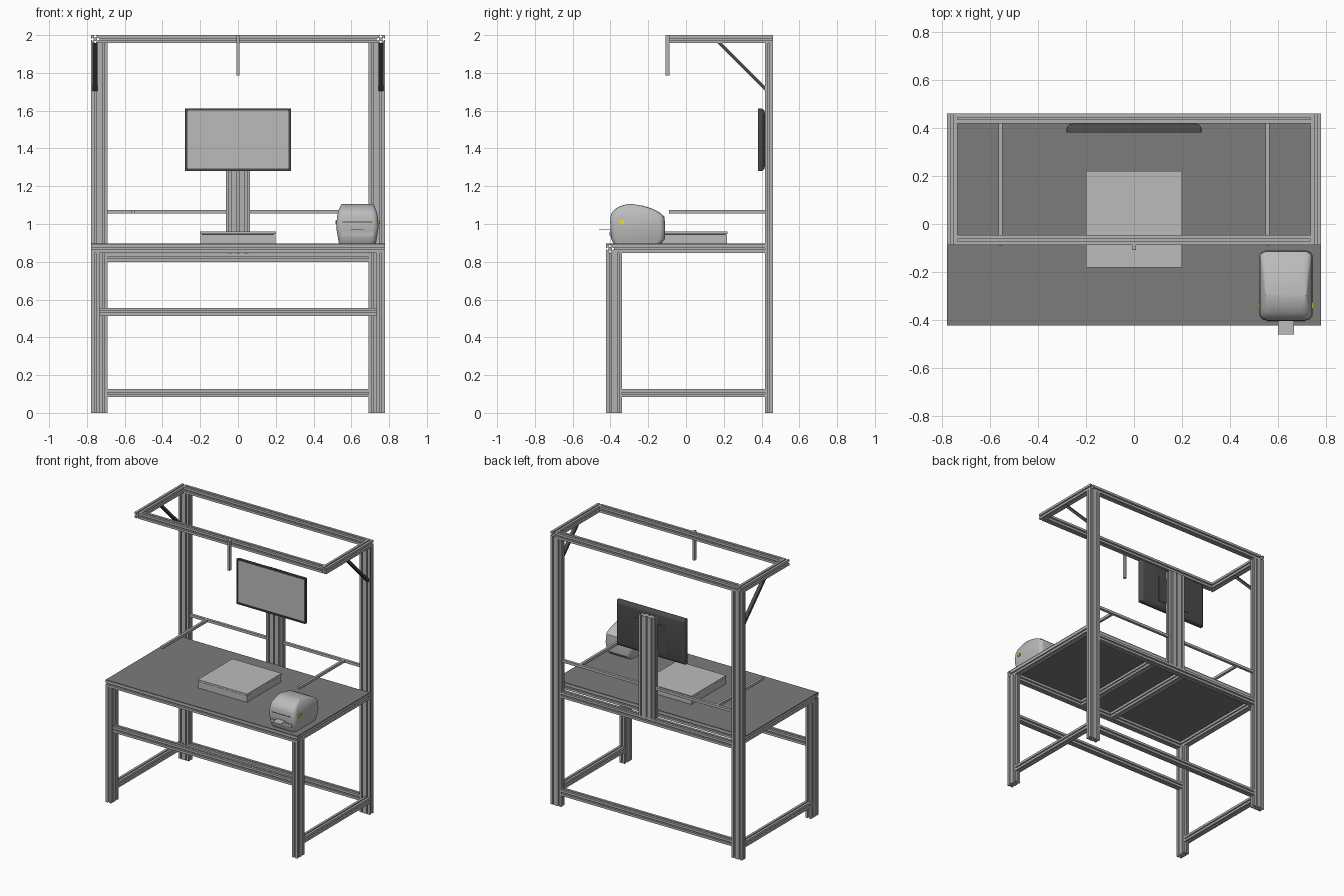
import bpy, bmesh, math
from mathutils import Vector

if "Cube" in bpy.data.objects:
    bpy.data.objects.remove(bpy.data.objects["Cube"])


def material(name, rgb):
    m = bpy.data.materials.new(name)
    m.diffuse_color = (*rgb, 1)
    m.use_nodes = True
    m.node_tree.nodes["Principled BSDF"].inputs["Base Color"].default_value = m.diffuse_color
    return m


ALU = material("aluminium", (0.45, 0.45, 0.45))
TOP = material("worktop_grey", (0.2, 0.2, 0.2))
DARK = material("dark_plastic", (0.07, 0.07, 0.07))
LIGHT = material("light_grey", (0.5, 0.5, 0.5))
YELLOW = material("yellow", (0.85, 0.75, 0.02))
U = 0.0425  # width of one extrusion module


def finish(name, bm, mat):
    bmesh.ops.recalc_face_normals(bm, faces=bm.faces[:])
    me = bpy.data.meshes.new(name)
    bm.to_mesh(me)
    bm.free()
    ob = bpy.data.objects.new(name, me)
    bpy.context.collection.objects.link(ob)
    me.materials.append(mat)
    return ob


def box(name, x, y, z, mat, bevel=0.0):
    bm = bmesh.new()
    bmesh.ops.create_cube(bm, size=1)
    for v in bm.verts:
        v.co = Vector([a + (c + 0.5) * (b - a) for c, (a, b) in zip(v.co, (x, y, z))])
    if bevel:
        bmesh.ops.bevel(bm, geom=bm.edges[:], offset=bevel, segments=2, affect='EDGES')
    return finish(name, bm, mat)


def slot_profile(w, h):
    # rectangle outline with one T-slot per module on every side
    pts = []
    corners = [Vector((-w / 2, -h / 2)), Vector((w / 2, -h / 2)),
               Vector((w / 2, h / 2)), Vector((-w / 2, h / 2))]
    for i, c in enumerate(corners):
        d = corners[(i + 1) % 4] - c
        n = max(1, round(d.length / U))
        step = d.length / n
        d.normalize()
        inward = Vector((-d.y, d.x))
        pts.append(c)
        for k in range(n):
            m = c + d * step * (k + 0.5)
            for a, b in ((-.0045, 0), (-.0045, .005), (-.009, .005), (-.005, .0115),
                         (.005, .0115), (.009, .005), (.0045, .005), (.0045, 0)):
                pts.append(m + d * a + inward * b)
    return pts


def beam(name, x, y, z, axis):
    # slotted extrusion filling the given box, running along axis 0/1/2
    r = (x, y, z)
    i, j = [k for k in range(3) if k != axis]
    bm = bmesh.new()
    verts = []
    for p in slot_profile(r[i][1] - r[i][0], r[j][1] - r[j][0]):
        co = [0, 0, 0]
        co[i] = sum(r[i]) / 2 + p.x
        co[j] = sum(r[j]) / 2 + p.y
        co[axis] = r[axis][0]
        verts.append(bm.verts.new(co))
    f = bm.faces.new(verts)
    ext = bmesh.ops.extrude_face_region(bm, geom=[f], use_keep_orig=True)["geom"]
    for v in ext:
        if isinstance(v, bmesh.types.BMVert):
            v.co[axis] = r[axis][1]
    return finish(name, bm, ALU)


def side(s, a, b):
    return (a, b) if s > 0 else (-b, -a)


REAR = (0.4175, 0.46)
OUT, IN, POST = 0.777, 0.7345, 0.692

# parts that repeat left and right
for s, tag in ((-1, "left"), (1, "right")):
    edge = side(s, IN, OUT)
    beam(f"rear_post_{tag}", side(s, POST, OUT), REAR, (0, 1.9575), 2)
    beam(f"front_leg_{tag}", edge, (-0.423, -0.338), (0, 0.8475), 2)
    beam(f"table_side_beam_{tag}", edge, (-0.3805, 0.4175), (0.8475, 0.89), 1)
    beam(f"lower_side_rail_{tag}", edge, (-0.338, 0.4175), (0.083, 0.1255), 1)
    beam(f"overhead_side_beam_{tag}", edge, (-0.0875, 0.46), (1.9575, 2.0), 1)
    beam(f"table_cross_beam_{tag}", side(s, 0.11, 0.1525), (-0.3805, 0.375), (0.8475, 0.89), 1)
    box(f"shelf_arm_{tag}", side(s, 0.546, 0.564), (-0.09, 0.4275), (1.056, 1.075), ALU)

    # diagonal brace
    bm = bmesh.new()
    loop = [(0.165, 1.9575), (0.19, 1.9575), (0.4175, 1.73), (0.4175, 1.705)]
    rings = [[bm.verts.new((px, a, b)) for a, b in loop] for px in side(s, 0.745, 0.77)]
    bm.faces.new(rings[0])
    bm.faces.new(rings[1])
    for k in range(4):
        n = (k + 1) % 4
        bm.faces.new((rings[0][k], rings[0][n], rings[1][n], rings[1][k]))
    finish(f"brace_{tag}", bm, DARK)

# long beams
beam("table_front_beam", (-OUT, OUT), (-0.423, -0.3805), (0.8475, 0.89), 0)
beam("table_rear_beam", (-IN, IN), (0.375, 0.4175), (0.8475, 0.89), 0)
beam("rear_support_rail", (-POST, POST), REAR, (0.80, 0.8425), 0)
beam("front_middle_rail", (-IN, IN), (-0.402, -0.3595), (0.514, 0.5565), 0)
beam("rear_lower_rail", (-POST, POST), REAR, (0.083, 0.1255), 0)
beam("overhead_front_beam", (-IN, IN), (-0.0875, -0.045), (1.9575, 2.0), 0)
beam("overhead_rear_beam", (-IN, IN), REAR, (1.9575, 2.0), 0)
beam("monitor_column", (-0.064, 0.064), REAR, (0.8425, 1.58), 2)
box("shelf_rear_rail", (-POST, POST), (0.4275, 0.447), (1.056, 1.075), ALU)
box("hanging_strip", (-0.008, 0.008), (-0.108, -0.0875), (1.785, 2.0), ALU)

# worktop and weighing platform
box("worktop", (-OUT, OUT), (-0.423, 0.4175), (0.89, 0.898), TOP)
box("platform_base", (-0.198, 0.198), (-0.178, 0.218), (0.898, 0.945), LIGHT)
box("platform_plate", (-0.2, 0.2), (-0.18, 0.22), (0.947, 0.96), LIGHT)
box("platform_core", (-0.19, 0.19), (-0.17, 0.21), (0.944, 0.948), DARK)


def loft(name, rings, mat, angle=35):
    bm = bmesh.new()
    rows = [[bm.verts.new(p) for p in r] for r in rings]
    n = len(rows[0])
    for a, b in zip(rows, rows[1:]):
        for k in range(n):
            bm.faces.new((a[k], a[(k + 1) % n], b[(k + 1) % n], b[k]))
    bm.faces.new(rows[0])
    bm.faces.new(rows[-1])
    ob = finish(name, bm, mat)
    bpy.ops.object.select_all(action='DESELECT')
    ob.select_set(True)
    bpy.context.view_layer.objects.active = ob
    bpy.ops.object.shade_smooth_by_angle(angle=math.radians(angle))
    return ob


def round_rect(x0, x1, y0, y1, r, n=4):
    pts = []
    for q, (cx, cy) in enumerate(((x1 - r, y1 - r), (x0 + r, y1 - r),
                                  (x0 + r, y0 + r), (x1 - r, y0 + r))):
        for k in range(n + 1):
            t = math.pi / 2 * (q + k / n)
            pts.append((cx + r * math.cos(t), cy + r * math.sin(t)))
    return pts


# monitor: recessed front, rounded towards the back
rings = []
for y, i in ((0.386, 0.011), (0.381, 0.010), (0.381, 0.0), (0.398, 0.0), (0.408, 0.004),
             (0.414, 0.011), (0.4175, 0.024)):
    rings.append([(a, y, b) for a, b in round_rect(-0.28 + i, 0.28 - i, 1.28 + i, 1.612 - i, 0.004)])
loft("monitor_body", rings, DARK)
box("monitor_screen", (-0.268, 0.268), (0.384, 0.387), (1.295, 1.6), LIGHT)
box("monitor_back_panel", (-0.13, 0.13), (0.41, 0.421), (1.33, 1.53), DARK, 0.002)

# label printer housing, lofted upwards
CX = 0.632
levels = ((0.898, -0.385, -0.13, 0.098), (0.92, -0.396, -0.112, 0.102), (0.98, -0.401, -0.11, 0.112),
          (1.04, -0.401, -0.114, 0.108), (1.065, -0.39, -0.145, 0.102),
          (1.082, -0.372, -0.18, 0.096), (1.096, -0.345, -0.225, 0.09), (1.105, -0.31, -0.28, 0.084))
loft("printer_housing", [[(a, b, z) for a, b in round_rect(CX - w, CX + w, y0, y1, min(0.03, (y1 - y0) * 0.45))]
                         for z, y0, y1, w in levels], LIGHT)
box("printer_front_lip", (CX - 0.085, CX + 0.085), (-0.406, -0.38), (0.935, 0.96), LIGHT, 0.003)
box("printer_lid_seam", (CX - 0.08, CX + 0.08), (-0.4025, -0.38), (1.008, 1.013), DARK)
box("printer_label", (CX - 0.033, CX + 0.033), (-0.46, -0.39), (0.968, 0.97), LIGHT)
for s, tag in ((-1, "left"), (1, "right")):
    xs = [CX + d for d in side(s, 0.1, 0.116)]
    box(f"printer_latch_{tag}", xs, (-0.352, -0.325), (0.998, 1.022), YELLOW, 0.003)
